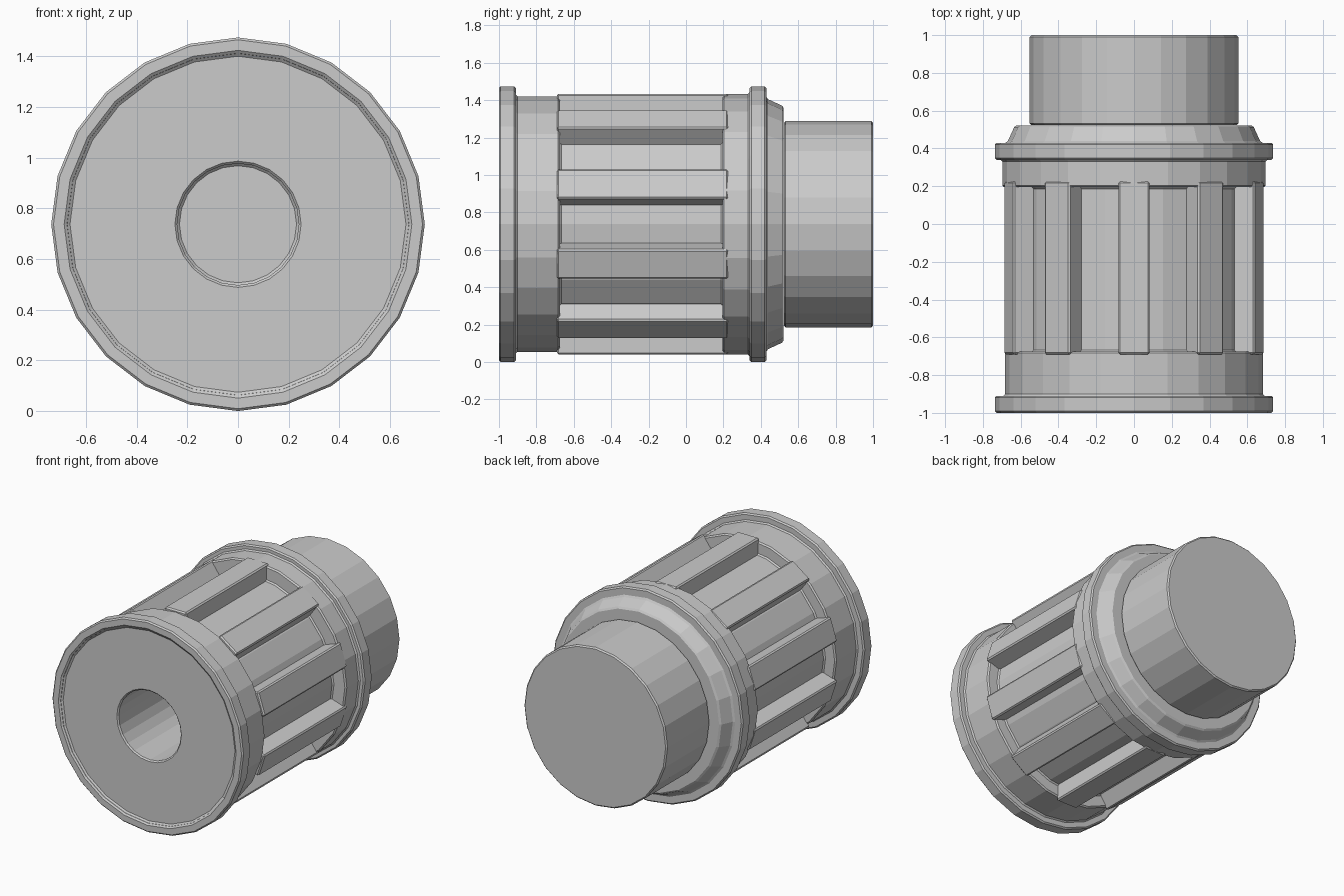
import bpy, bmesh, math
from mathutils import Matrix

if "Cube" in bpy.data.objects:
    bpy.data.objects.remove(bpy.data.objects["Cube"])

CZ = 0.737     # height of the main axis, which runs along y
SIDES = 24


def finish(bm, name, bevel=0.009):
    bmesh.ops.recalc_face_normals(bm, faces=bm.faces)
    mesh = bpy.data.meshes.new(name)
    bm.to_mesh(mesh)
    bm.free()
    ob = bpy.data.objects.new(name, mesh)
    bpy.context.collection.objects.link(ob)
    mod = ob.modifiers.new("edge_bevel", 'BEVEL')
    mod.width = bevel
    mod.segments = 1
    mod.limit_method = 'ANGLE'
    mod.angle_limit = math.radians(32)
    return ob


def lathe(name, profile):
    """Turn (y, radius) points around the axis and cap both ends."""
    bm = bmesh.new()
    rings = []
    for y, r in profile:
        rings.append([bm.verts.new((r * math.sin(math.tau * i / SIDES), y,
                                    CZ + r * math.cos(math.tau * i / SIDES)))
                      for i in range(SIDES)])
    for a, b in zip(rings, rings[1:]):
        for i in range(SIDES):
            j = (i + 1) % SIDES
            bm.faces.new((a[i], a[j], b[j], b[i]))
    bm.faces.new(rings[0])
    bm.faces.new(rings[-1])
    return finish(bm, name)


# Housing: bore, recessed front face, flanges, grooved core, sloped shoulder
lathe("housing", [
    (-0.10, 0.24), (-0.98, 0.24),
    (-0.98, 0.672), (-1.0, 0.677), (-1.0, 0.737), (-0.91, 0.737),
    (-0.91, 0.683), (-0.675, 0.683),
    (-0.675, 0.595), (0.195, 0.595),
    (0.195, 0.697), (0.34, 0.697),
    (0.34, 0.737), (0.43, 0.737),
    (0.43, 0.672), (0.522, 0.63),
    (0.522, 0.50)])

# Rear shaft
lathe("rear_shaft", [(0.524, 0.552), (1.0, 0.552)])

# Ten lengthwise ribs bridging the groove
bm = bmesh.new()
for k in range(10):
    place = (Matrix.Translation((0, -0.2325, CZ))
             @ Matrix.Rotation(math.tau * k / 10, 4, 'Y')
             @ Matrix.Translation((0, 0, 0.6235))
             @ Matrix.Diagonal((0.166, 0.915, 0.147, 1)))
    bmesh.ops.create_cube(bm, size=1, matrix=place)
finish(bm, "ribs")
